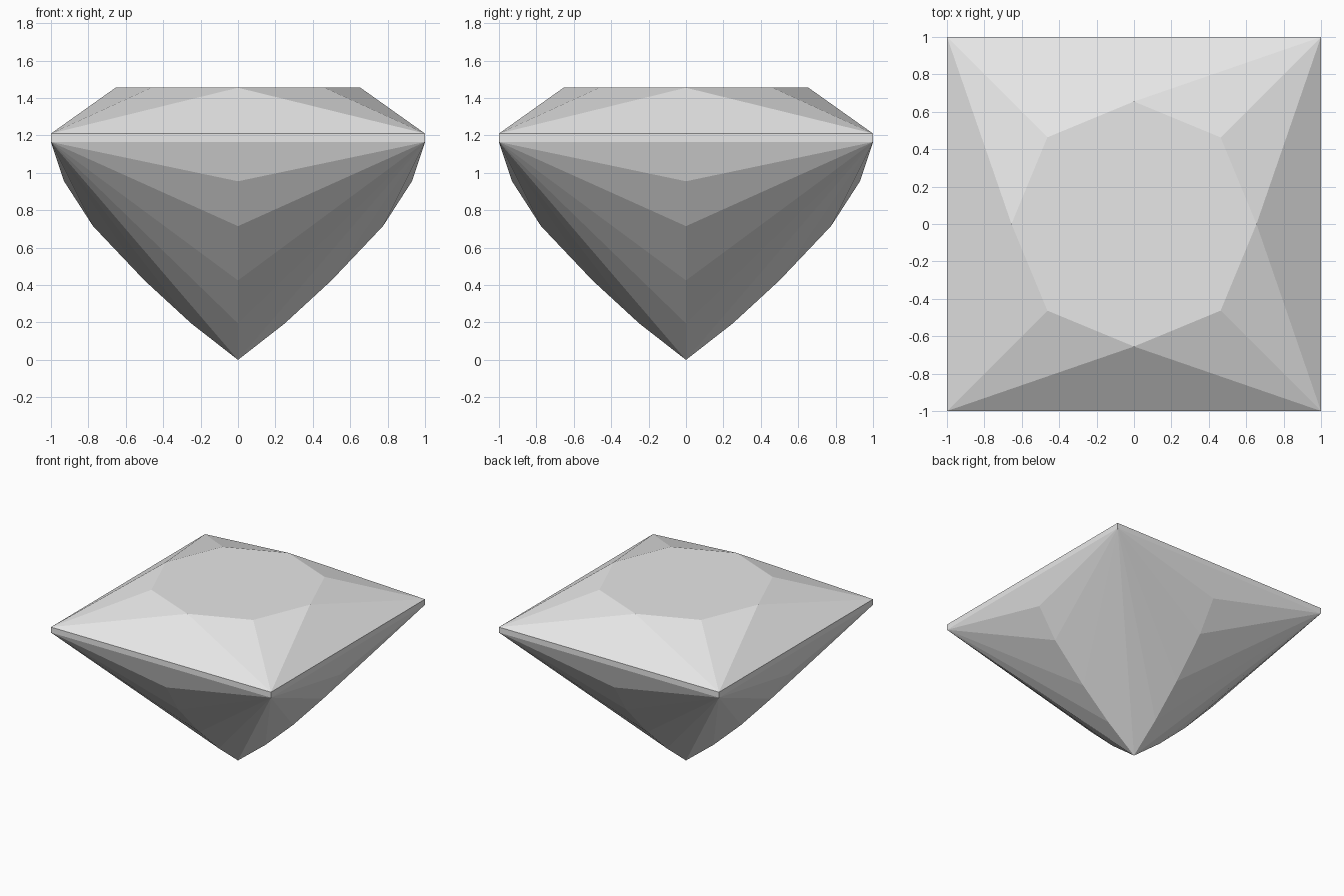
import bpy, bmesh
from math import pi, sqrt
from mathutils import Matrix, Vector

if "Cube" in bpy.data.objects:
    bpy.data.objects.remove(bpy.data.objects["Cube"], do_unlink=True)

GIRDLE_LOW, GIRDLE_HIGH, TABLE_Z = 1.165, 1.21, 1.455
TABLE_R = 0.655
DIAG = TABLE_R / sqrt(2)
# Side midline of the pavilion, from below the girdle to the tip: (distance, z)
PAVILION = [(0.93, 0.955), (0.775, 0.715), (0.5, 0.425), (0.25, 0.195), (0, 0)]

stone = bpy.data.materials.new("pale grey")
stone.use_nodes = True
stone.diffuse_color = (0.8, 0.8, 0.8, 1)
stone.node_tree.nodes["Principled BSDF"].inputs["Base Color"].default_value = (0.8, 0.8, 0.8, 1)

bm = bmesh.new()


def facet(turn, *points):
    bm.faces.new([bm.verts.new(turn @ Vector(p)) for p in points])


for quarter in range(4):
    turn = Matrix.Rotation(quarter * pi / 2, 3, "Z")
    # Girdle band
    low = [(s, -1, GIRDLE_LOW) for s in (-1, 1)]
    high = [(s, -1, GIRDLE_HIGH) for s in (-1, 1)]
    facet(turn, low[0], low[1], high[1], high[0])
    # Crown: one large facet per side and two kite halves beside it
    mid = (0, -TABLE_R, TABLE_Z)
    facet(turn, high[0], high[1], mid)
    for s, corner in zip((-1, 1), high):
        facet(turn, corner, (s * DIAG, -DIAG, TABLE_Z), mid)
    # Pavilion: fans from both corners to the side midline
    rim = [(0, -d, z) for d, z in PAVILION]
    facet(turn, low[0], low[1], rim[0])
    for upper, lower in zip(rim, rim[1:]):
        for corner in low:
            facet(turn, corner, upper, lower)

# Table: octagon closing the top
bmesh.ops.remove_doubles(bm, verts=bm.verts, dist=0.0005)
bm.edges.ensure_lookup_table()
bmesh.ops.contextual_create(bm, geom=[e for e in bm.edges if e.is_boundary])
bmesh.ops.recalc_face_normals(bm, faces=bm.faces)

mesh = bpy.data.meshes.new("cut_gem")
bm.to_mesh(mesh)
bm.free()
mesh.materials.append(stone)
gem = bpy.data.objects.new("cut_gem", mesh)
bpy.context.collection.objects.link(gem)
